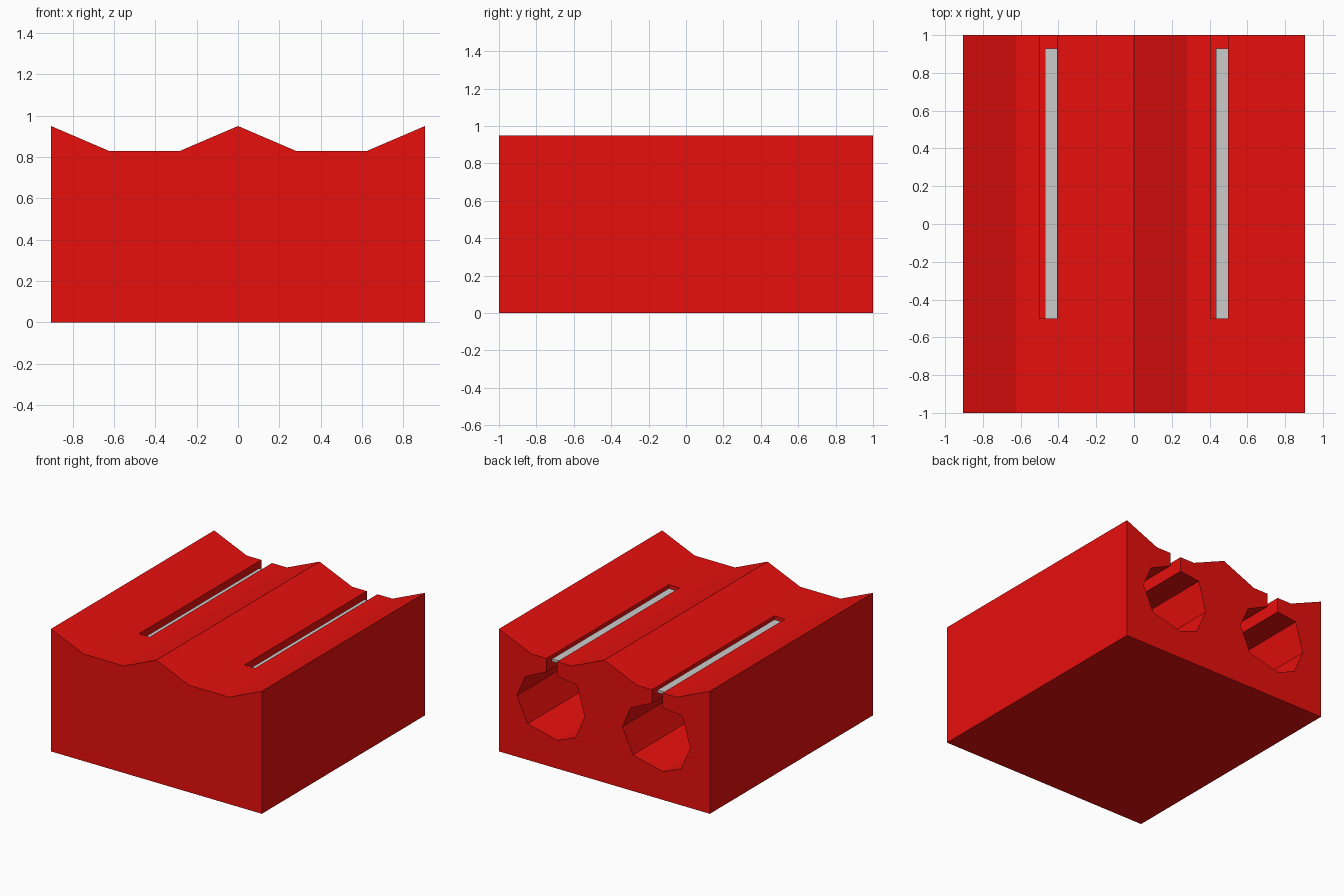
import bpy, bmesh

if "Cube" in bpy.data.objects:
    bpy.data.objects.remove(bpy.data.objects["Cube"])

red = bpy.data.materials.new("red")
red.diffuse_color = (0.8, 0.005, 0.004, 1)
red.use_nodes = True
red.node_tree.nodes["Principled BSDF"].inputs["Base Color"].default_value = red.diffuse_color


def prism(name, profile, y0, y1, mat=None):
    """Extrude an (x, z) outline along y."""
    bm = bmesh.new()
    face = bm.faces.new([bm.verts.new((x, y0, z)) for x, z in profile])
    new = bmesh.ops.extrude_face_region(bm, geom=[face])["geom"]
    bmesh.ops.translate(bm, vec=(0, y1 - y0, 0),
                        verts=[v for v in new if isinstance(v, bmesh.types.BMVert)])
    bmesh.ops.recalc_face_normals(bm, faces=bm.faces)
    mesh = bpy.data.meshes.new(name)
    bm.to_mesh(mesh)
    bm.free()
    obj = bpy.data.objects.new(name, mesh)
    bpy.context.collection.objects.link(obj)
    if mat:
        mesh.materials.append(mat)
    return obj


# Block with two shallow troughs along the top
half_top = [(0.905, 0.95), (0.625, 0.83), (0.28, 0.83)]
block = prism("block", [(-0.905, 0), (0.905, 0)] + half_top + [(0, 0.95)]
              + [(-x, z) for x, z in reversed(half_top)], -1, 1, red)

# Rough octagonal bore with a narrow slot up through the top
keyhole = [(0.405, 1.1), (0.405, 0.715), (0.235, 0.695), (0.17, 0.465),
           (0.25, 0.28), (0.405, 0.22), (0.66, 0.28), (0.75, 0.475),
           (0.68, 0.64), (0.497, 0.725), (0.497, 1.1)]

for side, dx in (("right", 0), ("left", -0.905)):
    cutter = prism(side + "_bore_cutter", [(x + dx, z) for x, z in keyhole], -0.5, 1.2, red)
    cutter.hide_render = True
    cutter.hide_set(True)
    cut = block.modifiers.new(side + "_bore", "BOOLEAN")
    cut.operation = "DIFFERENCE"
    cut.solver = "EXACT"
    cut.object = cutter

    # Grey strip lying inside the slot
    strip = [(0.435, 0.78), (0.5, 0.78), (0.5, 0.80), (0.435, 0.80)]
    prism(side + "_slot_strip", [(x + dx, z) for x, z in strip], -0.505, 0.93)
